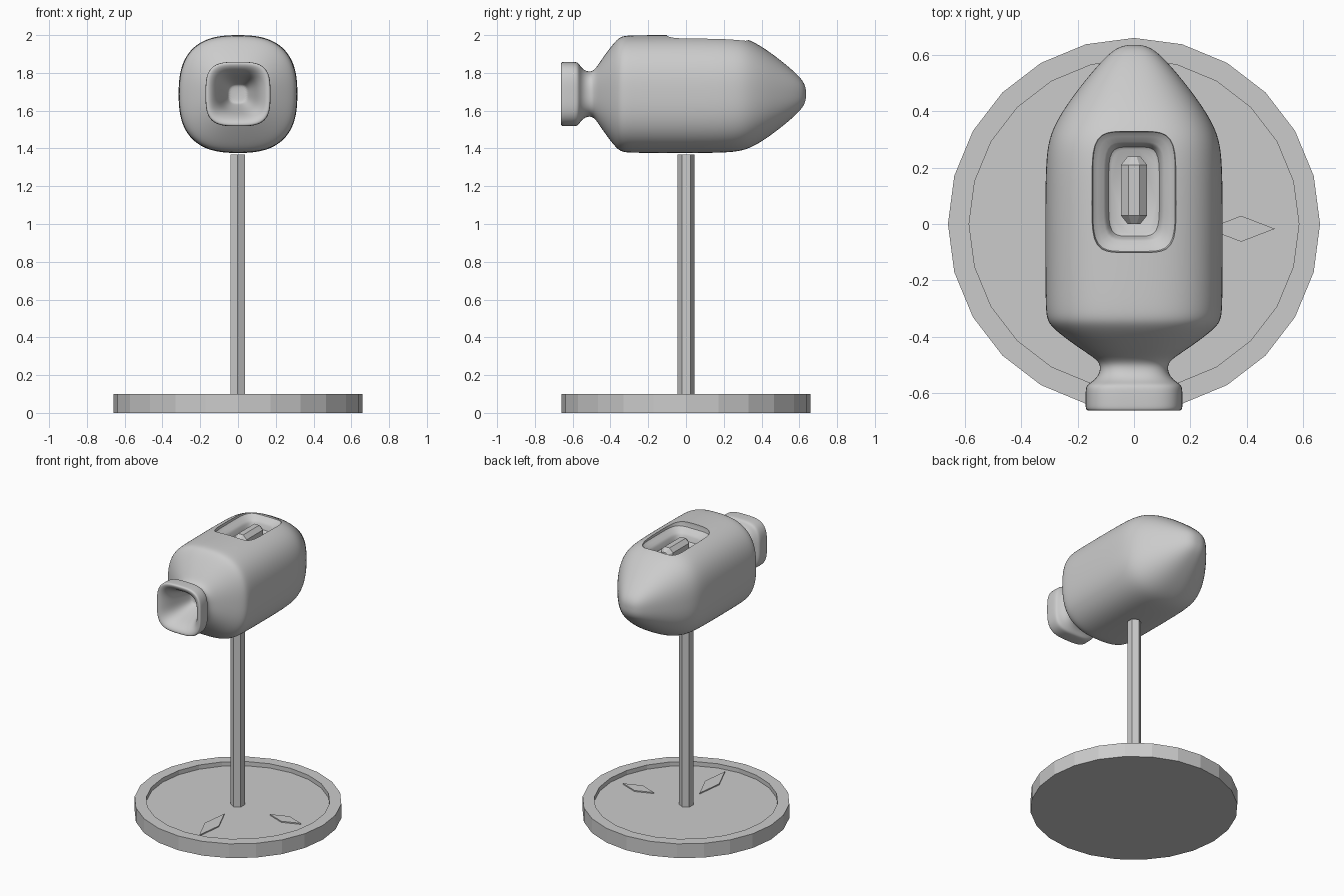
import bpy, bmesh, math
from mathutils import Vector

if "Cube" in bpy.data.objects:
    bpy.data.objects.remove(bpy.data.objects["Cube"])


def make_object(name, bm):
    bmesh.ops.recalc_face_normals(bm, faces=bm.faces[:])
    mesh = bpy.data.meshes.new(name)
    bm.to_mesh(mesh)
    bm.free()
    ob = bpy.data.objects.new(name, mesh)
    bpy.context.collection.objects.link(ob)
    return ob


def loft(name, rings):
    """Skin a list of equal-length point rings and cap both ends."""
    bm = bmesh.new()
    loops = [[bm.verts.new(p) for p in ring] for ring in rings]
    n = len(loops[0])
    for a, b in zip(loops, loops[1:]):
        for i in range(n):
            j = (i + 1) % n
            bm.faces.new((a[i], a[j], b[j], b[i]))
    bm.faces.new(loops[0])
    bm.faces.new(loops[-1])
    return make_object(name, bm)


def squircle(a, b, power, n=32):
    pts = []
    for i in range(n):
        t = 2 * math.pi * i / n
        c, s = math.cos(t), math.sin(t)
        k = (abs(c) ** power + abs(s) ** power) ** (-1 / power)
        pts.append((a * c * k, b * s * k))
    return pts


def polygon(r, n, turn=0.0):
    return [(r * math.cos(turn + 2 * math.pi * i / n),
             r * math.sin(turn + 2 * math.pi * i / n)) for i in range(n)]


def subdivide(ob, levels):
    mod = ob.modifiers.new("smooth", 'SUBSURF')
    mod.levels = mod.render_levels = levels


def shade(ob, angle):
    bpy.ops.object.select_all(action='DESELECT')
    ob.select_set(True)
    bpy.context.view_layer.objects.active = ob
    bpy.ops.object.shade_smooth_by_angle(angle=math.radians(angle))


# Base: faceted dish with a low rim
dish = [(0.0, 0.66), (0.10, 0.66), (0.10, 0.585), (0.07, 0.585)]
loft("base", [[(x, y, z) for x, y in polygon(r, 24)] for z, r in dish])

# Two flat diamond inlays lying on the dish
for name, centre, along, length, width in (
        ("diamond_right", (0.38, -0.017), (1, 0), 0.12, 0.046),
        ("diamond_front", (0.045, -0.355), (0.15, -1), 0.18, 0.05)):
    c, d = Vector(centre), Vector(along).normalized()
    side = Vector((-d.y, d.x))
    corners = [c + d * length, c + side * width, c - d * length, c - side * width]
    loft(name, [[(p.x, p.y, z) for p in corners] for z in (0.065, 0.078)])

# Six-sided post
loft("post", [[(x - 0.002, y, z) for x, y in polygon(0.045, 6, math.pi / 2)]
              for z in (0.06, 1.367)])

# Body: squared-off shell with funnel mouth, neck and pointed tail (y, radius, power)
CZ = 1.688
profile = [(-0.44, 0.045, 3), (-0.455, 0.055, 3), (-0.52, 0.08, 3), (-0.60, 0.105, 3),
           (-0.64, 0.128, 3.4), (-0.657, 0.145, 3.6), (-0.663, 0.160, 3.6),
           (-0.660, 0.171, 3.6), (-0.64, 0.172, 3.6), (-0.59, 0.172, 3.6),
           (-0.57, 0.168, 3.5), (-0.558, 0.145, 3.2), (-0.535, 0.124, 2.8),
           (-0.50, 0.117, 2.6), (-0.475, 0.14, 2.6), (-0.45, 0.18, 2.6),
           (-0.40, 0.25, 2.7), (-0.36, 0.298, 2.7), (-0.33, 0.311, 2.7),
           (-0.28, 0.314, 2.7), (-0.10, 0.315, 2.7), (0.10, 0.315, 2.7),
           (0.24, 0.312, 2.7), (0.32, 0.298, 2.7), (0.40, 0.255, 2.6),
           (0.48, 0.197, 2.5), (0.55, 0.14, 2.5), (0.60, 0.093, 2.5),
           (0.625, 0.06, 2.5), (0.636, 0.025, 2.5)]
body = loft("body", [[(x, y, CZ + z) for x, z in squircle(r, r * 0.992, p)]
                     for y, r, p in profile])
subdivide(body, 2)

# Cutter for the stepped pocket on top (z, half width, half length)
steps = [(2.10, 0.150, 0.216), (1.985, 0.150, 0.216), (1.965, 0.146, 0.212),
         (1.950, 0.130, 0.196), (1.940, 0.108, 0.176), (1.925, 0.098, 0.167),
         (1.895, 0.090, 0.158), (1.888, 0.080, 0.148)]
cutter = loft("pocket_cutter", [[(x, 0.115 + y, z) for x, y in squircle(a, b, 5, 64)]
                                for z, a, b in steps])
cutter.hide_render = True
cut = body.modifiers.new("pocket", 'BOOLEAN')
cut.operation = 'DIFFERENCE'
cut.solver = 'EXACT'
cut.object = cutter

# Bake the body, then discard the cutter
graph = bpy.context.evaluated_depsgraph_get()
baked = bpy.data.meshes.new_from_object(body.evaluated_get(graph))
body.modifiers.clear()
body.data = baked
bpy.data.objects.remove(cutter)
shade(body, 35)

# Eight-sided switch in the pocket with tapered ends
ends = [(0.0, 0.024), (0.03, 0.05), (0.21, 0.05), (0.24, 0.024)]
loft("switch", [[(x, y, 1.91 + z) for x, z in polygon(r, 8, math.pi / 8)]
                for y, r in ends])
